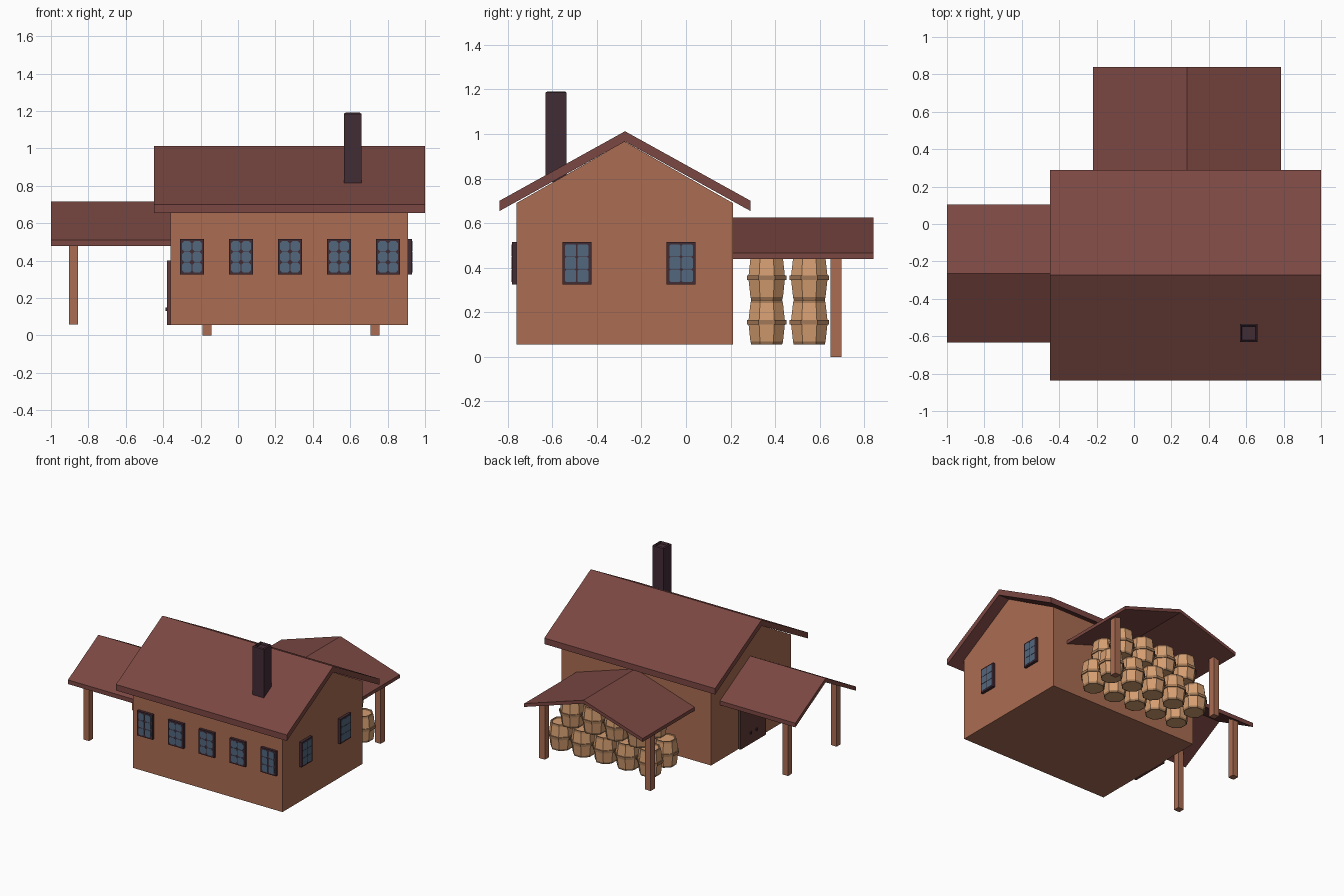
import bpy, bmesh, math
from mathutils import Matrix, Vector

if "Cube" in bpy.data.objects:
    bpy.data.objects.remove(bpy.data.objects["Cube"])


def material(name, rgb):
    m = bpy.data.materials.new(name)
    m.diffuse_color = (*rgb, 1)
    m.use_nodes = True
    m.node_tree.nodes["Principled BSDF"].inputs["Base Color"].default_value = m.diffuse_color
    return m


WALL = material("clay wall", (0.40, 0.15, 0.085))
ROOF = material("red brown roof", (0.195, 0.063, 0.054))
DARK = material("dark plum", (0.055, 0.025, 0.036))
GLASS = material("blue glass", (0.085, 0.135, 0.21))
DOOR = material("dark door wood", (0.12, 0.043, 0.04))
BARREL = material("barrel wood", (0.66, 0.34, 0.165))
HOOP = material("barrel hoop", (0.36, 0.19, 0.095))


def finish(name, bm, *mats):
    bmesh.ops.recalc_face_normals(bm, faces=bm.faces)
    me = bpy.data.meshes.new(name)
    bm.to_mesh(me)
    bm.free()
    for m in mats:
        me.materials.append(m)
    ob = bpy.data.objects.new(name, me)
    bpy.context.collection.objects.link(ob)
    return ob


def box(name, lo, hi, mat):
    bm = bmesh.new()
    bmesh.ops.create_cube(bm, size=1)
    for v in bm.verts:
        v.co = [lo[i] + (v.co[i] + 0.5) * (hi[i] - lo[i]) for i in range(3)]
    return finish(name, bm, mat)


def prism(name, profile, axis, a, b, mat):
    """Extrude a (across, z) profile along x or y from a to b."""
    bm = bmesh.new()
    place = (lambda u, z: (a, u, z)) if axis == "x" else (lambda u, z: (u, a, z))
    face = bm.faces.new([bm.verts.new(place(u, z)) for u, z in profile])
    ext = bmesh.ops.extrude_face_region(bm, geom=[face])["geom"]
    d = Vector((b - a, 0, 0)) if axis == "x" else Vector((0, b - a, 0))
    bmesh.ops.translate(bm, vec=d, verts=[g for g in ext if isinstance(g, bmesh.types.BMVert)])
    return finish(name, bm, mat)


def gable_roof(name, axis, a, b, lo, hi, eave, ridge, thick):
    mid = (lo + hi) / 2
    prism(name, [(lo, eave), (mid, ridge), (hi, eave), (hi, eave - thick),
                 (mid, ridge - thick), (lo, eave - thick)], axis, a, b, ROOF)


# House walls with gable ends
prism("house_walls", [(-0.76, 0.055), (0.21, 0.055), (0.21, 0.69),
                      (-0.275, 0.966), (-0.76, 0.69)], "x", -0.36, 0.91, WALL)

# Roofs
gable_roof("main_roof", "x", -0.45, 1.0, -0.837, 0.29, 0.70, 1.012, 0.046)
gable_roof("porch_roof", "x", -1.0, -0.36, -0.633, 0.103, 0.51, 0.715, 0.032)
gable_roof("barrel_shed_roof", "y", 0.21, 0.84, -0.22, 0.785, 0.465, 0.625, 0.026)

# Posts
for i, y in enumerate((-0.56, 0.03)):
    box(f"porch_post_{i}", (-0.903, y - 0.024, 0.06), (-0.855, y + 0.024, 0.53), WALL)
for i, x in enumerate((-0.165, 0.733)):
    box(f"shed_post_{i}", (x - 0.024, 0.648, 0), (x + 0.024, 0.698, 0.465), WALL)

# Chimney with a sunken flue
bm = bmesh.new()
bmesh.ops.create_cube(bm, size=1, matrix=Matrix.Translation((0.613, -0.583, 0.985))
                      @ Matrix.Diagonal((0.095, 0.095, 0.40, 1)))
bm.faces.ensure_lookup_table()
top = max(bm.faces, key=lambda f: f.calc_center_median().z)
bmesh.ops.inset_region(bm, faces=[top], thickness=0.012, depth=0.006)
bmesh.ops.inset_region(bm, faces=[top], thickness=0.004, depth=-0.02)
finish("chimney", bm, DARK)


def window(name, center, turn, cut):
    """Dark frame with 2 x 3 cut-corner panes; local front is -y."""
    bm = bmesh.new()
    bmesh.ops.create_cube(bm, size=1, matrix=Matrix.Translation((0, -0.008, 0))
                          @ Matrix.Diagonal((0.13, 0.024, 0.19, 1)))
    w, h = 0.025, 0.027
    for cx in (-0.0275, 0.0275):
        for cz in (-0.057, 0, 0.057):
            pts = [(-w, -h + cut), (-w + cut, -h), (w - cut, -h), (w, -h + cut),
                   (w, h - cut), (w - cut, h), (-w + cut, h), (-w, h - cut)]
            lower = [bm.verts.new((cx + x, -0.0195, cz + z)) for x, z in pts]
            upper = [bm.verts.new((cx + x, -0.022, cz + z)) for x, z in pts]
            bm.faces.new(upper).material_index = 1
            bm.faces.new(lower[::-1]).material_index = 1
            for i in range(8):
                j = (i + 1) % 8
                bm.faces.new((lower[i], lower[j], upper[j], upper[i])).material_index = 1
    ob = finish(name, bm, DARK, GLASS)
    ob.matrix_world = Matrix.Translation(center) @ Matrix.Rotation(turn, 4, "Z")


# Windows on the front and the right gable
for i in range(5):
    window(f"front_window_{i}", (-0.246 + 0.262 * i, -0.76, 0.42), 0, 0.011)
for i, y in enumerate((-0.49, -0.022)):
    window(f"side_window_{i}", (0.91, y, 0.42), math.pi / 2, 0.005)

# Double door under the porch
for i, s in enumerate((-1, 1)):
    y0, y1 = sorted((-0.275 + s * 0.002, -0.275 + s * 0.155))
    box(f"door_leaf_{i}", (-0.38, y0, 0.055), (-0.355, y1, 0.40), DOOR)
    box(f"door_handle_{i}", (-0.388, -0.283 + s * 0.035, 0.132),
        (-0.378, -0.267 + s * 0.035, 0.15), DARK)


def barrel(name, x, y, z, height):
    """Eight-sided barrel lathed from a profile, hoops at ends and belly."""
    prof = [(0.066, 0.0), (0.075, 0.0), (0.079, 0.07), (0.088, 0.45), (0.095, 0.45),
            (0.095, 0.55), (0.088, 0.55), (0.079, 0.93), (0.075, 1.0), (0.066, 1.0),
            (0.064, 0.97)]
    hoops = {0, 1, 3, 4, 5, 7, 8}
    bm = bmesh.new()
    rings = []
    for r, t in prof:
        rings.append([bm.verts.new((r * math.cos((k + 0.5) * math.pi / 4),
                                    r * math.sin((k + 0.5) * math.pi / 4), t * height))
                      for k in range(8)])
    for n in range(len(prof) - 1):
        for k in range(8):
            j = (k + 1) % 8
            f = bm.faces.new((rings[n][k], rings[n][j], rings[n + 1][j], rings[n + 1][k]))
            f.material_index = 1 if n in hoops else 0
    bm.faces.new(rings[0][::-1])
    bm.faces.new(rings[-1])
    finish(name, bm, BARREL, HOOP).location = (x, y, z)


# Stacked barrels: five per lower row, four nested above
for row, y in enumerate((0.362, 0.553)):
    for i in range(5):
        barrel(f"lower_barrel_{row}_{i}", -0.082 + 0.188 * i, y, 0.055, 0.2)
    for i in range(4):
        barrel(f"upper_barrel_{row}_{i}", 0.012 + 0.188 * i, y, 0.255, 0.2)
